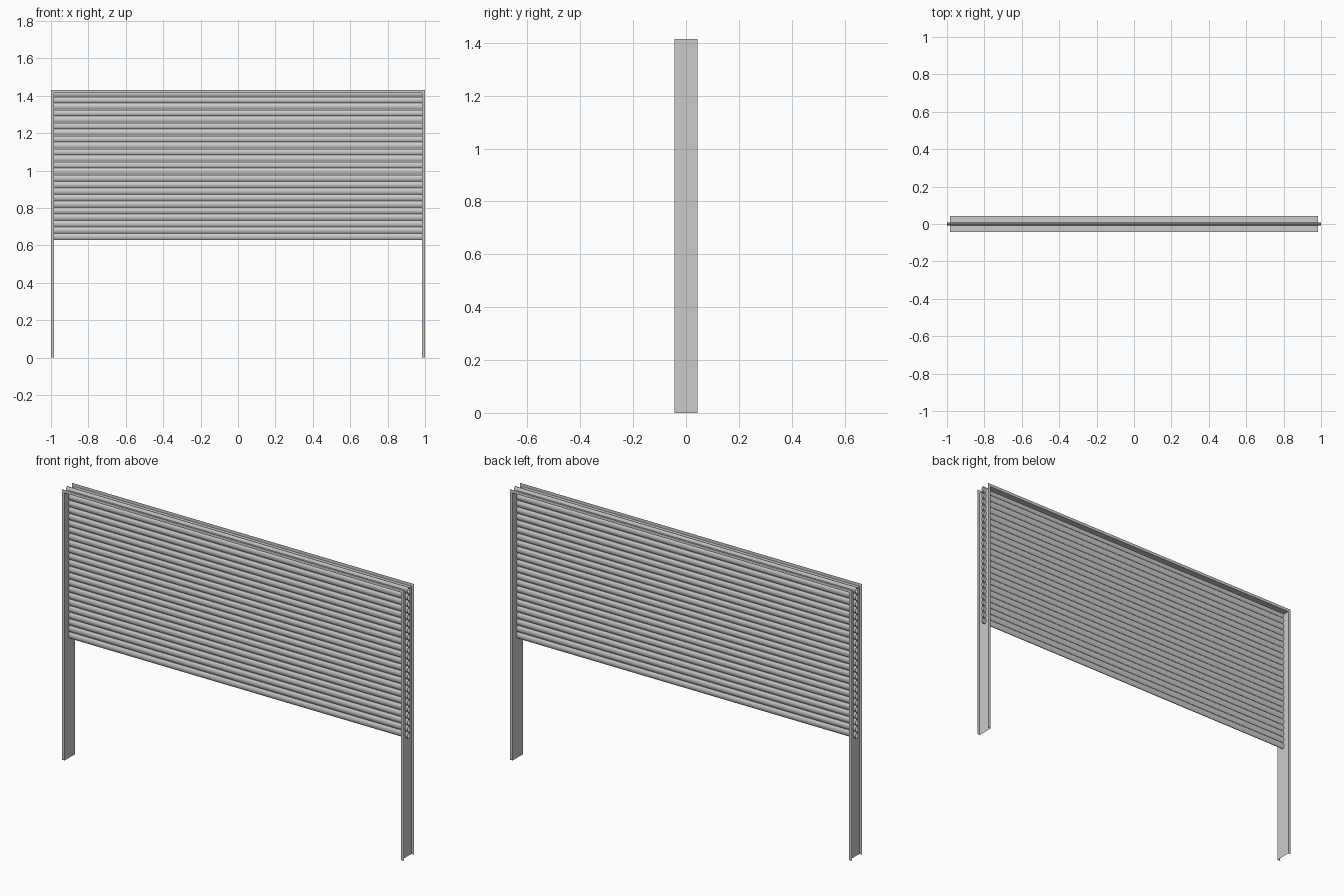
import bpy, math

if "Cube" in bpy.data.objects:
    bpy.data.objects.remove(bpy.data.objects["Cube"])

W, H = 1.0, 1.43        # outer half width and height
LIP = 0.016             # depth of the outward flange
D = 0.043               # half depth of the frame
SLATS, Z0 = 23, 0.63    # curtain


def mesh_object(name, verts, faces):
    me = bpy.data.meshes.new(name)
    me.from_pydata(verts, [], faces)
    me.update()
    ob = bpy.data.objects.new(name, me)
    bpy.context.collection.objects.link(ob)
    return ob


# Frame: sheet channel, open outward, swept up, across and down
iw, ih = W - LIP, H - LIP
outer = [(-W, 0), (-W, H), (W, H), (W, 0)]
inner = [(-iw, 0), (-iw, ih), (iw, ih), (iw, 0)]
rows = [(outer, -D), (inner, -D), (inner, D), (outer, D)]
verts = [(x, y, z) for path, y in rows for x, z in path]
faces = [(r * 4 + i, r * 4 + i + 1, r * 4 + i + 5, r * 4 + i + 4)
         for r in range(3) for i in range(3)]
mesh_object("channel_frame", verts, faces)

# Curtain slats: shallow bulged hollow sections running through the posts
pitch = (H - Z0) / SLATS
half = [(0.002, 0.0), (0.006, 0.14), (0.0085, 0.36), (0.009, 0.56),
        (0.007, 0.8), (0.002, 0.97)]
profile = half + [(-y, t) for y, t in reversed(half)]
n = len(profile)
verts = [(x, y, t * pitch) for x in (-W, W) for y, t in profile]
faces = [(i, (i + 1) % n, n + (i + 1) % n, n + i) for i in range(n)]
slat = mesh_object("curtain_slats", verts, faces)
slat.location.z = Z0
arr = slat.modifiers.new("stack", 'ARRAY')
arr.count = SLATS
arr.use_relative_offset = False
arr.use_constant_offset = True
arr.constant_offset_displace = (0, 0, pitch)
bpy.context.view_layer.objects.active = slat
slat.select_set(True)
bpy.ops.object.shade_smooth_by_angle(angle=math.radians(40))
